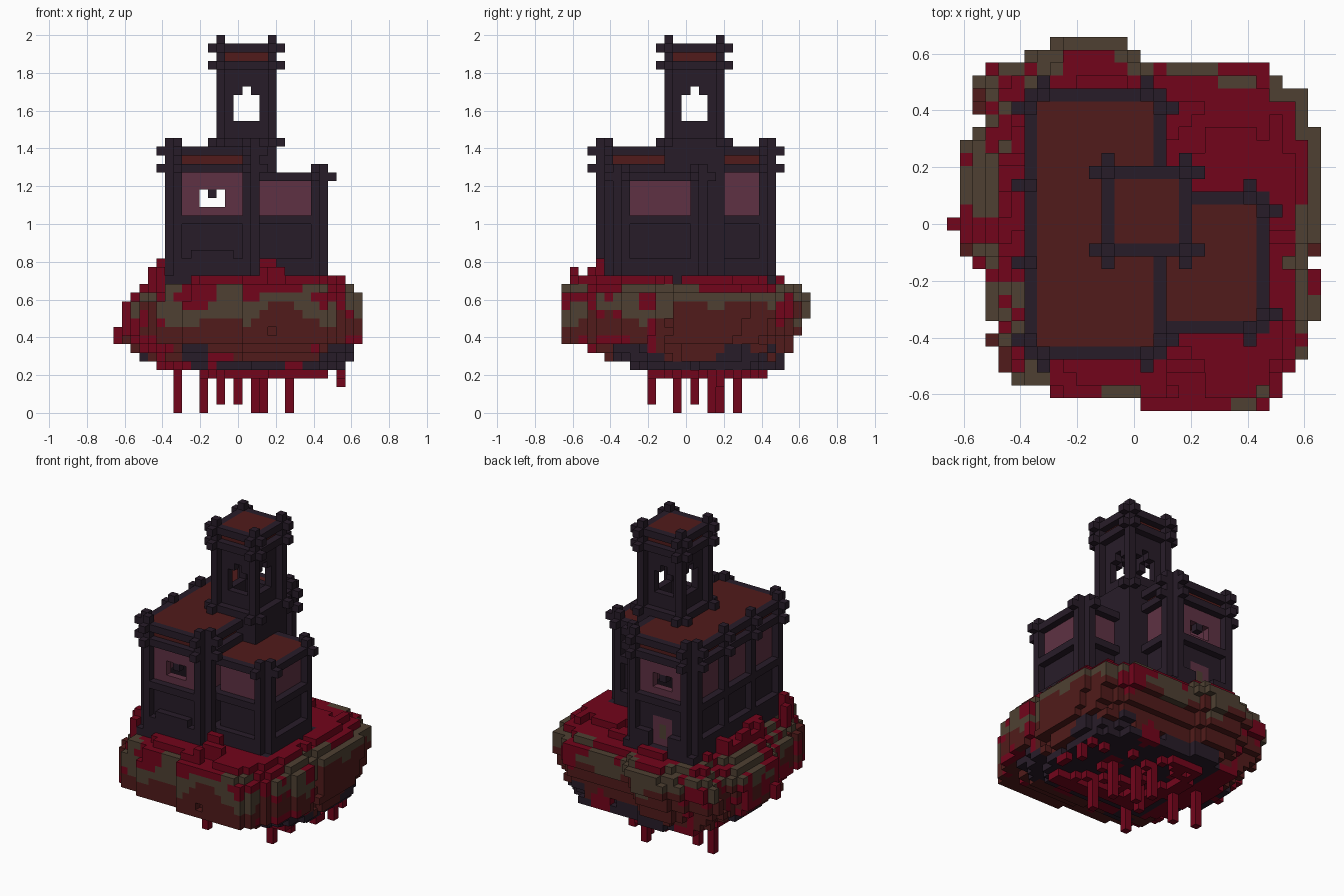
import bpy
import bmesh
import random
from mathutils import Vector, noise

if "Cube" in bpy.data.objects:
    bpy.data.objects.remove(bpy.data.objects["Cube"])

random.seed(4)
UNIT = 1 / 22          # size of one block
HALF = 14.5            # half of the footprint in blocks
COLOURS = {
    "crimson_growth": (0.17, 0.0015, 0.011),
    "dark_timber": (0.0205, 0.0115, 0.0215),
    "red_brown_earth": (0.082, 0.011, 0.0105),
    "mossy_stone": (0.077, 0.051, 0.032),
    "mauve_plaster": (0.113, 0.031, 0.056),
}
RED, DARK, BROWN, MOSS, MAUVE = range(5)
materials = []
for name, rgb in COLOURS.items():
    mat = bpy.data.materials.new(name)
    mat.use_nodes = True
    mat.diffuse_color = (*rgb, 1)
    shader = mat.node_tree.nodes["Principled BSDF"]
    shader.inputs["Base Color"].default_value = (*rgb, 1)
    shader.inputs["Roughness"].default_value = 0.9
    materials.append(mat)

world = {}             # block position -> (part name, colour)


def span(v):
    return range(v[0], v[1] + 1) if isinstance(v, tuple) else (v,)


def fill(part, xs, ys, zs, colour):
    """Fill a box of blocks; a colour of None carves it away."""
    for x in span(xs):
        for y in span(ys):
            for z in span(zs):
                if colour is None:
                    world.pop((x, y, z), None)
                else:
                    world[x, y, z] = (part, colour)


def ring(part, xs, ys, zs, colour):
    """Four walls around a rectangle."""
    for x in xs:
        fill(part, x, ys, zs, colour)
    for y in ys:
        fill(part, xs, y, zs, colour)


def corner_posts(part, xs, ys, top, beam_levels):
    """Notched corners: two posts beside an empty corner, with beam ends."""
    for x, dx in xs:
        for y, dy in ys:
            fill(part, x, y, (16, top), None)
            fill(part, x + dx, y, (15, top), DARK)
            fill(part, x, y + dy, (15, top), DARK)
            for z in beam_levels:
                fill(part, x - dx, y + dy, z, DARK)
                fill(part, x + dx, y - dy, z, DARK)


def ripple(x, y, z, scale):
    return noise.noise(Vector((x, y, z)) * scale)


# Floating island: outline rows from front to back, fitted to a box per layer
ROWS = [(15, 24), (8, 25), (5, 25), (4, 26), (4, 27), (3, 27), (4, 27), (3, 28),
        (3, 28), (3, 28), (3, 28), (3, 27), (2, 27), (1, 28), (1, 28), (1, 28),
        (1, 28), (1, 28), (1, 28), (1, 28), (1, 28), (2, 28), (3, 27), (3, 27),
        (3, 27), (2, 25), (3, 24), (6, 13), (8, 12)]
LAYERS = {4: (9, 26, 10, 24), 5: (4, 26, 8, 25), 6: (2, 27, 5, 25), 7: (1, 27, 3, 26),
          8: (0, 28, 0, 26), 9: (0, 28, 0, 27), 10: (0, 28, 0, 27), 11: (0, 28, 0, 28),
          12: (0, 28, 0, 28), 13: (1, 28, 0, 28), 14: (2, 27, 0, 27), 15: (3, 26, 1, 25)}


def in_outline(x, y, z):
    x0, x1, y0, y1 = LAYERS[z]
    swell = 1 - 0.06 * min(0, ripple(x, y, z * 2, 0.3))
    u = ((x - x0 + .5) / (x1 - x0 + 1) - .5) * swell
    v = ((y - y0 + .5) / (y1 - y0 + 1) - .5) * swell
    row = int((v + .5) * 29 // 1)
    if not 0 <= row < len(ROWS):
        return False
    return ROWS[row][0] <= (u + .5) * 29 <= ROWS[row][1] + 1


def in_island(x, y, z):
    if z not in LAYERS or not in_outline(x, y, z):
        return False
    # The lowest layer is a ridge with a web of roots, the highest a patchy turf
    if z == 4:
        return abs(ripple(x, y, 7, 0.24)) < 0.07 or not in_outline(x - 2, y - 2, z)
    return z < 15 or ripple(x, y, 30, 0.2) > -0.2


def earth_colour(x, y, z):
    level = z + 3 * ripple(x, y, z, 0.22)
    rim = not all(in_island(x + a, y + b, z) for a, b in ((1, 0), (-1, 0), (0, 1), (0, -1)))
    if z == 14 and rim and ripple(x, y, 60, 0.2) > 0.1:
        return MOSS
    if z >= 14 or z == 4 or (z == 5 and x < 9):
        return RED
    # Creeping streaks on the left flank and the front right corner
    streaky = x < 7 or (x > 25 and y < 11)
    if streaky and abs(ripple(x, y * 1.6, z, 0.23)) < 0.1:
        return RED
    if level > 13.6 or ripple(x + 50, y, z * 0.7, 0.25) > 0.4:
        return RED
    if level > 11.1:
        return MOSS
    return BROWN if level > 6 and z > 5 else DARK


for z in LAYERS:
    for x in range(29):
        for y in range(29):
            if in_island(x, y, z):
                fill("island", x, y, z, earth_colour(x, y, z))

# Low growth on the rim of the island
fill("rim_growth", (0, 1), 14, (8, 9), RED)
for x, y, top in ((5, 5, 17), (5, 4, 16), (17, 4, 17), (18, 4, 17), (17, 3, 16),
                  (18, 3, 16), (19, 3, 16), (17, 1, 16), (4, 6, 16), (4, 19, 16)):
    fill("rim_growth", x, y, (14, top), RED)
for i in range(20):
    y = random.randint(4, 23)
    side = random.choice((4, 5))
    if (side, y, 15) in world:
        fill("rim_growth", side, y, 16, RED)

# Hanging drips
for x, y, low in ((7, 18, 0), (20, 13, 0), (10, 17, 0), (16, 20, 0), (17, 18, 0),
                  (20, 17, 0), (14, 15, 1), (12, 10, 1), (26, 18, 3)):
    z = low
    while (x, y, z) not in world and z < 9:
        fill("drips", x, y, z, RED)
        z += 1

# Main house: recessed walls, frame beams and roof
HX, HY = (6, 16), (4, 24)
ring("main_house", (7, 15), (5, 23), (15, 22), DARK)
ring("main_house", (7, 15), (5, 23), (23, 28), MAUVE)
fill("main_house", (7, 15), (5, 23), (29, 30), BROWN)
ring("main_house", HX, HY, (15, 17), DARK)
for z in (22, 28, 30):
    ring("main_house", HX, HY, z, DARK)
corner_posts("main_house", ((6, 1), (16, -1)), ((4, 1), (24, -1)), 31, (28, 30))
for y in (11, 17):
    fill("main_house", 6, y, (16, 31), DARK)
    for z in (28, 30):
        fill("main_house", 5, y, z, DARK)
fill("front_ledge", (9, 13), 4, 18, DARK)

# Windows front and back, and the back door
for y in (5, 23):
    fill("main_house", (10, 12), y, (24, 25), None)
    fill("main_house", 11, y, 25, DARK)
fill("main_house", (10, 12), 24, (16, 19), None)
fill("back_door", (10, 12), 23, (16, 19), MAUVE)
fill("back_door", 11, 23, (17, 18), MOSS)

# Side annex
AX, AY = (16, 24), (6, 16)
ring("annex", (17, 23), (7, 15), (15, 22), DARK)
ring("annex", (17, 23), (7, 15), (23, 26), MAUVE)
fill("annex", (17, 23), (7, 15), 27, BROWN)
ring("annex", AX, AY, (15, 17), DARK)
for z in (22, 27):
    ring("annex", AX, AY, z, DARK)
corner_posts("annex", ((24, -1),), ((6, 1), (16, -1)), 28, (27,))

# Tower: plain lower corner, then a hollow belfry with four windows
TX = (12, 18)
fill("tower", 18, TX, (15, 31), DARK)
fill("tower", (16, 18), 18, (15, 31), DARK)
ring("tower", TX, TX, (28, 31), DARK)
fill("tower", TX, TX, 31, DARK)
ring("tower", (13, 17), (13, 17), (32, 40), DARK)
fill("tower", (13, 17), (13, 17), (41, 42), BROWN)
for x in TX:
    for y in TX:
        fill("tower", x, y, (32, 43), DARK)
for z in (31, 40, 42):
    ring("tower", TX, TX, z, DARK)
    for a in TX:
        for b in (11, 19):
            fill("tower", a, b, z, DARK)
            fill("tower", b, a, z, DARK)
for c in (13, 17):
    fill("tower", (14, 16), c, (34, 36), None)
    fill("tower", c, (14, 16), (34, 36), None)
    fill("tower", 15, c, 37, None)
    fill("tower", c, 15, 37, None)


# Turn the exposed block faces of every part into a mesh
def build(part):
    bm = bmesh.new()
    points = {}

    def vert(p):
        if p not in points:
            points[p] = bm.verts.new([(p[0] - HALF) * UNIT, (p[1] - HALF) * UNIT, p[2] * UNIT])
        return points[p]

    for cell, (owner, colour) in world.items():
        for axis in range(3):
            u, v = (axis + 1) % 3, (axis + 2) % 3
            for side in (0, 1):
                near = list(cell)
                near[axis] += 2 * side - 1
                if owner != part or tuple(near) in world:
                    continue
                corners = []
                for a, b in ((0, 0), (1, 0), (1, 1), (0, 1)):
                    p = list(cell)
                    p[axis] += side
                    p[u] += a
                    p[v] += b
                    corners.append(vert(tuple(p)))
                face = bm.faces.new(corners if side else corners[::-1])
                face.material_index = colour
    mesh = bpy.data.meshes.new(part)
    bm.to_mesh(mesh)
    bm.free()
    for mat in materials:
        mesh.materials.append(mat)
    bpy.context.collection.objects.link(bpy.data.objects.new(part, mesh))


for part in sorted({owner for owner, _ in world.values()}):
    build(part)
